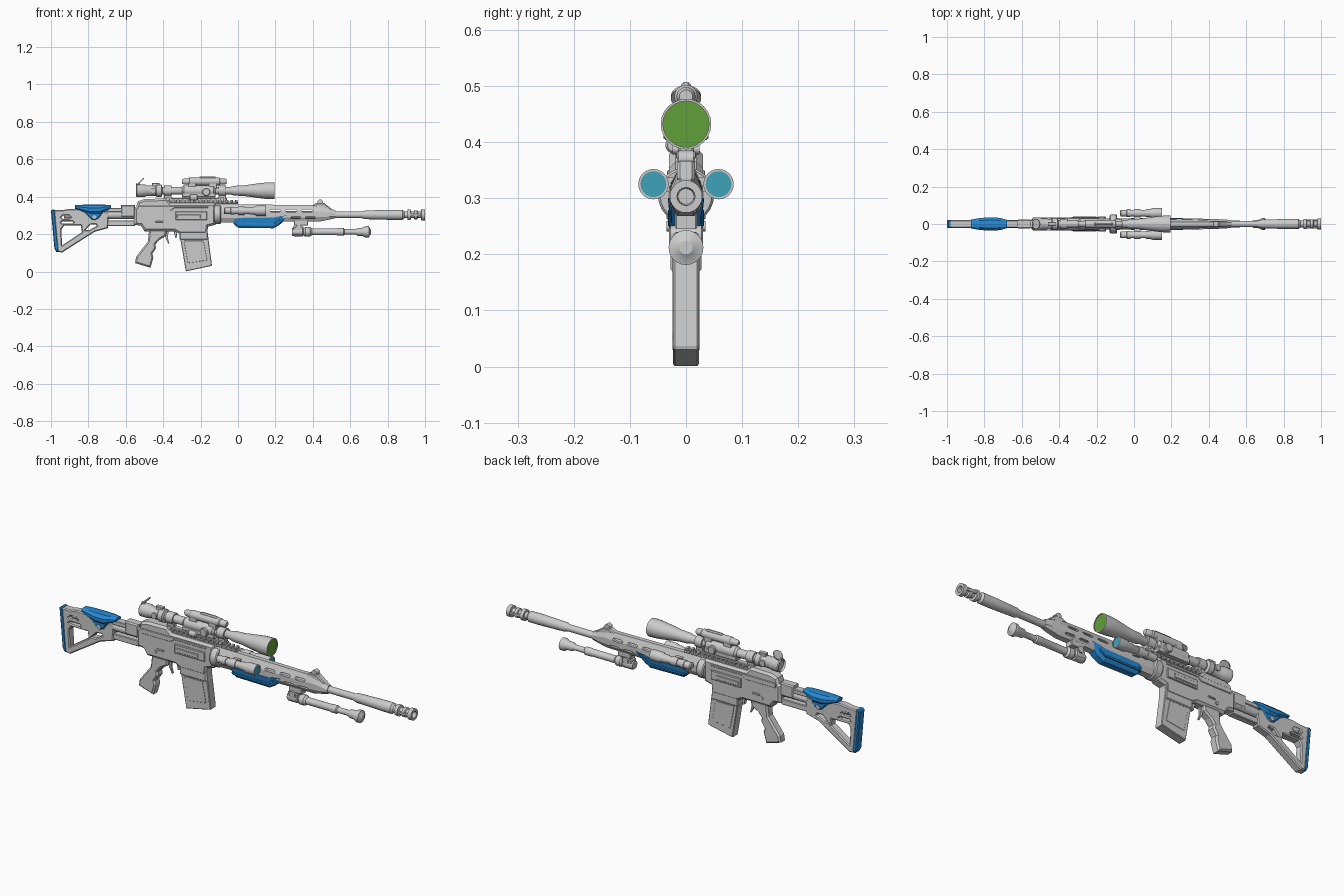
import bpy, bmesh, math
from mathutils import Matrix, Vector


def colour(name, rgb):
    m = bpy.data.materials.new(name)
    m.diffuse_color = (*rgb, 1)
    return m


BLUE = colour("blue", (0.02, 0.25, 0.65))
CYAN = colour("cyan", (0.05, 0.36, 0.5))
GREEN = colour("green", (0.12, 0.35, 0.04))


def finish(name, bm, mat=None, smooth=False):
    bmesh.ops.remove_doubles(bm, verts=bm.verts, dist=1e-5)
    bmesh.ops.recalc_face_normals(bm, faces=bm.faces)
    me = bpy.data.meshes.new(name)
    bm.to_mesh(me)
    bm.free()
    for p in me.polygons:
        p.use_smooth = False
    ob = bpy.data.objects.new(name, me)
    bpy.context.collection.objects.link(ob)
    if mat:
        me.materials.append(mat)
    if smooth:
        bpy.ops.object.select_all(action='DESELECT')
        ob.select_set(True)
        bpy.context.view_layer.objects.active = ob
        bpy.ops.object.shade_smooth_by_angle(angle=math.radians(35))
    return ob


def plate(name, outline, hw, holes=(), bev=0.005, mat=None, y=0):
    """Side-view outline (x, z) extruded across y, with chamfered edges."""
    cu = bpy.data.curves.new(name, 'CURVE')
    cu.dimensions, cu.fill_mode = '2D', 'BOTH'
    for loop in [outline, *holes]:
        sp = cu.splines.new('POLY')
        sp.points.add(len(loop) - 1)
        for pt, (a, b) in zip(sp.points, loop):
            pt.co = (a, b, 0, 1)
        sp.use_cyclic_u = True
    cu.extrude, cu.bevel_depth, cu.offset, cu.bevel_resolution = hw - bev, bev, -bev, 0
    tmp = bpy.data.objects.new(name, cu)
    me = tmp.to_mesh()
    bm = bmesh.new()
    bm.from_mesh(me)
    tmp.to_mesh_clear()
    bpy.data.objects.remove(tmp)
    bm.transform(Matrix.Translation((0, y, 0)) @ Matrix.Rotation(math.pi / 2, 4, 'X'))
    return finish(name, bm, mat)


def rect(x0, x1, z0, z1):
    return [(x0, z0), (x1, z0), (x1, z1), (x0, z1)]


def slot(x0, x1, z, h=0.007):
    return [(x0, z), (x0 + h, z - h), (x1 - h, z - h), (x1, z), (x1 - h, z + h), (x0 + h, z + h)]


def box(name, x0, x1, z0, z1, hw, y=0, bev=0.003, mat=None):
    return plate(name, rect(x0, x1, z0, z1), hw, bev=bev, mat=mat, y=y)


def loft(name, rings, mat=None, smooth=False):
    bm = bmesh.new()
    vs = [[bm.verts.new(p) for p in r] for r in rings]
    n = len(vs[0])
    for a, b in zip(vs, vs[1:]):
        for i in range(n):
            bm.faces.new((a[i], a[(i + 1) % n], b[(i + 1) % n], b[i]))
    bm.faces.new(vs[0])
    bm.faces.new(vs[-1])
    return finish(name, bm, mat, smooth)


def turned(name, prof, y=0, z=0, mat=None, axis='X', x=0, n=24):
    """Profile of (distance, radius) turned about an axis through (x, y, z)."""
    rings = []
    for d, r in prof:
        ring = []
        for i in range(n):
            a = 2 * math.pi * i / n
            c, s = r * math.cos(a), r * math.sin(a)
            o = {'X': (d, c, s), 'Y': (c, d, s), 'Z': (c, s, d)}[axis]
            ring.append(Vector(o) + Vector((x, y, z)))
        rings.append(ring)
    return loft(name, rings, mat, True)


# Barrel and muzzle brake
turned("barrel", [(-.1, .02), (.5, .02), (.5, .017), (.66, .017), (.68, .023), (.82, .027),
                  (.88, .027), (.89, .018), (.905, .018), (.905, .028), (.922, .028), (.925, .017),
                  (.94, .017), (.943, .024), (.958, .024), (.962, .017), (.978, .017), (.98, .029),
                  (1, .029), (1, .016), (.96, .014)], z=.303)
for s in (-1, 1):
    box("brake_side_bar", .91, .99, .297, .309, .004, y=s * .021, bev=.001)
turned("barrel_nut", [(-.13, .046), (-.125, .05), (-.095, .05), (-.09, .046)], z=.305)

# Handguard with cut-out slots
hg = [(-.12, .031, .262, .36), (.38, .028, .268, .355), (.44, .026, .268, .358),
      (.49, .024, .278, .34), (.52, .02, .285, .325)]
guard = loft("handguard", [[(x, s * w * k, z0 + (z1 - z0) * t) for s, k, t in
             ((1, .55, 0), (1, 1, .25), (1, 1, .6), (1, .4, 1), (-1, .4, 1), (-1, 1, .6), (-1, 1, .25), (-1, .55, 0))]
             for x, w, z0, z1 in hg])
cuts = [slot(.17 + .085 * i, .23 + .085 * i, .325) for i in range(3)] + \
       [slot(.28 + .08 * i, .335 + .08 * i, .288, .005) for i in range(2)]
cutter = plate("slot_cutter", cuts[0], .1, cuts[1:], bev=0)
cutter.hide_render = True
mod = guard.modifiers.new("slots", 'BOOLEAN')
mod.object, mod.operation, mod.solver = cutter, 'DIFFERENCE', 'EXACT'
bpy.ops.object.select_all(action='DESELECT')
bpy.context.view_layer.objects.active = guard
bpy.ops.object.modifier_apply(modifier=mod.name)
bpy.data.objects.remove(cutter)
plate("front_sight_base", [(.39, .35), (.42, .366), (.46, .366), (.5, .335), (.5, .33)], .016)
turned("front_sight_knob", [(-.013, .015), (.013, .015)], x=.44, z=.37, axis='Y', n=16)

# Receiver
plate("receiver", [(-.555, .25), (-.52, .245), (-.5, .215), (-.34, .215), (-.31, .2), (-.165, .2),
                   (-.16, .24), (-.12, .25), (-.12, .365), (-.36, .365), (-.385, .39), (-.5, .388),
                   (-.535, .375), (-.545, .345), (-.555, .34)], .03, bev=.011)
box("magazine_well", -.312, -.163, .17, .26, .028, bev=.004)
for s in (-1, 1):
    box("ejection_port", -.335, -.165, .275, .322, .007, y=s * .03)
    box("port_cover", -.325, -.2, .285, .305, .004, y=s * .037, bev=.002)
    turned("receiver_pin", [(-.004, .009), (.004, .009)], x=-.45, y=s * .031, z=.25, axis='Y', n=12)
    box("selector_lever", -.44, -.40, .262, .27, .004, y=s * .031, bev=.002)
    plate("receiver_rib", [(-.53, .325), (-.36, .325), (-.34, .34), (-.16, .34), (-.16, .35), (-.53, .35)],
          .004, y=s * .03, bev=.002)

# Top rail with teeth
box("top_rail", -.37, .0, .36, .374, .016)
for i in range(15):
    box("rail_tooth", -.365 + i * .025, -.352 + i * .025, .37, .383, .018, bev=.002)

# Magazine, pistol grip and trigger
plate("magazine", [(-.318, .23), (-.28, .008), (-.278, .001), (-.142, .03), (-.14, .037), (-.165, .23)],
      .023, bev=.003)
plate("magazine_panel", [(-.29, .165), (-.268, .045), (-.165, .06), (-.185, .165)], .0245, bev=.001)
plate("pistol_grip", [(-.475, .225), (-.482, .16), (-.545, .078), (-.55, .045), (-.468, .02), (-.462, .04),
                      (-.452, .075), (-.458, .095), (-.438, .125), (-.442, .145), (-.42, .17),
                      (-.385, .19), (-.38, .225)], .024, bev=.008)
plate("trigger", [(-.385, .22), (-.388, .18), (-.372, .148), (-.367, .15), (-.376, .182), (-.37, .22)],
      .006, bev=.001)
plate("magazine_catch", [(-.345, .22), (-.335, .18), (-.328, .18), (-.325, .22)], .01, bev=.001)

# Skeleton shoulder stock
turned("buffer_tube", [(-.93, .02), (-.7, .02), (-.7, .022), (-.55, .022)], z=.303)
box("tube_upper_rail", -.7, -.55, .318, .34, .02)
box("tube_lower_rail", -.7, -.55, .242, .272, .017)
box("stock_collar", -.625, -.55, .29, .356, .024, bev=.006)
plate("stock_frame", [(-.985, .328), (-.965, .105), (-.94, .102), (-.765, .213), (-.695, .232), (-.69, .315),
                      (-.75, .33), (-.9, .335), (-.94, .328)], .021,
      [[(-.945, .225), (-.94, .14), (-.835, .21), (-.84, .245), (-.93, .245)],
       slot(-.945, -.895, .29, .009), slot(-.945, -.88, .262, .006),
       [(-.815, .222), (-.795, .222), (-.755, .243), (-.76, .252), (-.79, .25)]], bev=.005)
plate("butt_pad", [(-1, .325), (-.992, .331), (-.98, .33), (-.958, .105), (-.972, .105), (-.982, .125)],
      .022, mat=BLUE)


# Cheek riser and hub
def riser_ring(x, w, z0, z1):
    return [(x, y * w, z0 + (z1 - z0) * t) for y, t in
            ((.6, 0), (1, .3), (1, .65), (.6, .95), (0, 1), (-.6, .95), (-1, .65), (-1, .3), (-.6, 0))]


loft("cheek_riser", [riser_ring(*r) for r in
     ((-.872, .024, .335, .355), (-.83, .031, .318, .357), (-.79, .035, .305, .357),
      (-.74, .035, .305, .357), (-.71, .031, .322, .357), (-.678, .022, .333, .354))], BLUE)
plate("riser_bracket", [(-.83, .325), (-.785, .28), (-.765, .275), (-.745, .285), (-.715, .325)], .026, mat=BLUE)
turned("riser_screw", [(-.031, .011), (.031, .011)], x=-.768, z=.29, axis='Y', n=16)

# Hand stop under the handguard
loft("hand_stop", [[(x, s * w, z) for s, w, z in
     ((1, w * .5, z0), (1, w * .8, z0 + .012), (1, w, z1), (-1, w, z1), (-1, w * .8, z0 + .012), (-1, w * .5, z0))]
     for x, w, z0, z1 in ((-.025, .026, .255, .275), (0, .031, .234, .285), (.19, .031, .231, .288),
                          (.22, .032, .248, .295), (.262, .032, .283, .3))], BLUE)
for s in (-1, 1):
    plate("hand_stop_rib", [(-.01, .25), (.19, .25), (.225, .277), (.215, .28), (.185, .26), (-.015, .26)],
          .004, y=s * .028, bev=.001, mat=BLUE)

# Folded support leg
box("leg_mount", .30, .375, .245, .275, .02)
turned("leg_pivot", [(-.028, .016), (.028, .016)], x=.325, z=.235, axis='Y', n=16)
box("leg_bracket", .295, .35, .195, .24, .022, bev=.005)
turned("support_leg", [(.29, .02), (.3, .024), (.345, .024), (.35, .018), (.36, .026), (.385, .026),
                       (.395, .018), (.53, .018), (.535, .02), (.565, .02), (.57, .014), (.63, .014),
                       (.64, .021), (.665, .022), (.685, .031), (.7, .031), (.703, .022), (.71, .012)], z=.212)

# Twin torches
for s in (-1, 1):
    turned("torch", [(-.075, .012), (-.07, .018), (-.04, .018), (-.038, .021), (-.02, .021), (-.018, .018),
                     (.06, .018), (.065, .021), (.085, .021), (.1, .027), (.15, .027), (.15, .023),
                     (.145, .023)], y=s * .058, z=.325)
    turned("torch_lens", [(.14, .023), (.148, .023)], y=s * .058, z=.325, mat=CYAN)
    box("torch_clamp", .0, .035, .312, .338, .016, y=s * .033)
    turned("torch_ring", [(0, .022), (.035, .022)], y=s * .058, z=.325)

# Scope tube, lens and rings
turned("scope_body", [(-.535, .026), (-.545, .029), (-.54, .034), (-.5, .034), (-.49, .029), (-.44, .029),
                      (-.435, .033), (-.41, .033), (-.405, .021), (-.3, .021), (-.29, .029), (-.13, .029),
                      (-.12, .02), (-.04, .02), (-.02, .026), (.03, .028), (.1, .038), (.15, .044),
                      (.195, .045), (.195, .041), (.185, .041)], z=.432)
turned("front_lens", [(.18, .041), (.192, .041)], z=.432, mat=GREEN)
for x in (-.375, -.085):
    turned("scope_ring", [(x - .02, .028), (x + .02, .028)], z=.432)
    box("scope_foot", x - .02, x + .02, .37, .42, .013)
    turned("foot_bolt", [(-.024, .01), (.024, .01)], x=x, z=.388, axis='Y', n=12)
box("scope_mount_bar", -.39, -.06, .38, .393, .014)
box("scope_saddle", -.3, -.12, .397, .43, .024)
turned("side_turret", [(-.04, .018), (-.036, .021), (-.024, .021), (.024, .021), (.036, .021), (.04, .018)],
       x=-.17, z=.425, axis='Y')
turned("low_side_knob", [(-.06, .012), (-.055, .016), (-.02, .016), (-.015, .012)], y=-.021, z=.395, x=-.2, n=16)
turned("eyepiece_knob", [(-.034, .015), (.034, .015)], x=-.455, z=.432, axis='Y', n=16)
box("eyepiece_clamp", -.46, -.42, .45, .474, .012)

# Small sight carried on top of the scope
for x in (-.245, -.135):
    box("sight_post", x - .022, x + .022, .44, .478, .018)
turned("top_sight", [(-.3, .009), (-.292, .015), (-.265, .017), (-.26, .021), (-.1, .021), (-.095, .017),
                     (-.07, .017), (-.062, .012)], z=.481, n=16)
plate("sight_rail", [(-.225, .49), (-.205, .507), (-.12, .507), (-.1, .49)], .009)

# Flipped-up eyepiece cap
cap = turned("lens_cap", [(-.003, .027), (.003, .027)])
cap.location = (-.522, 0, .48)
cap.rotation_euler = (0, math.radians(45), 0)
box("cap_hinge", -.545, -.525, .458, .47, .008)
